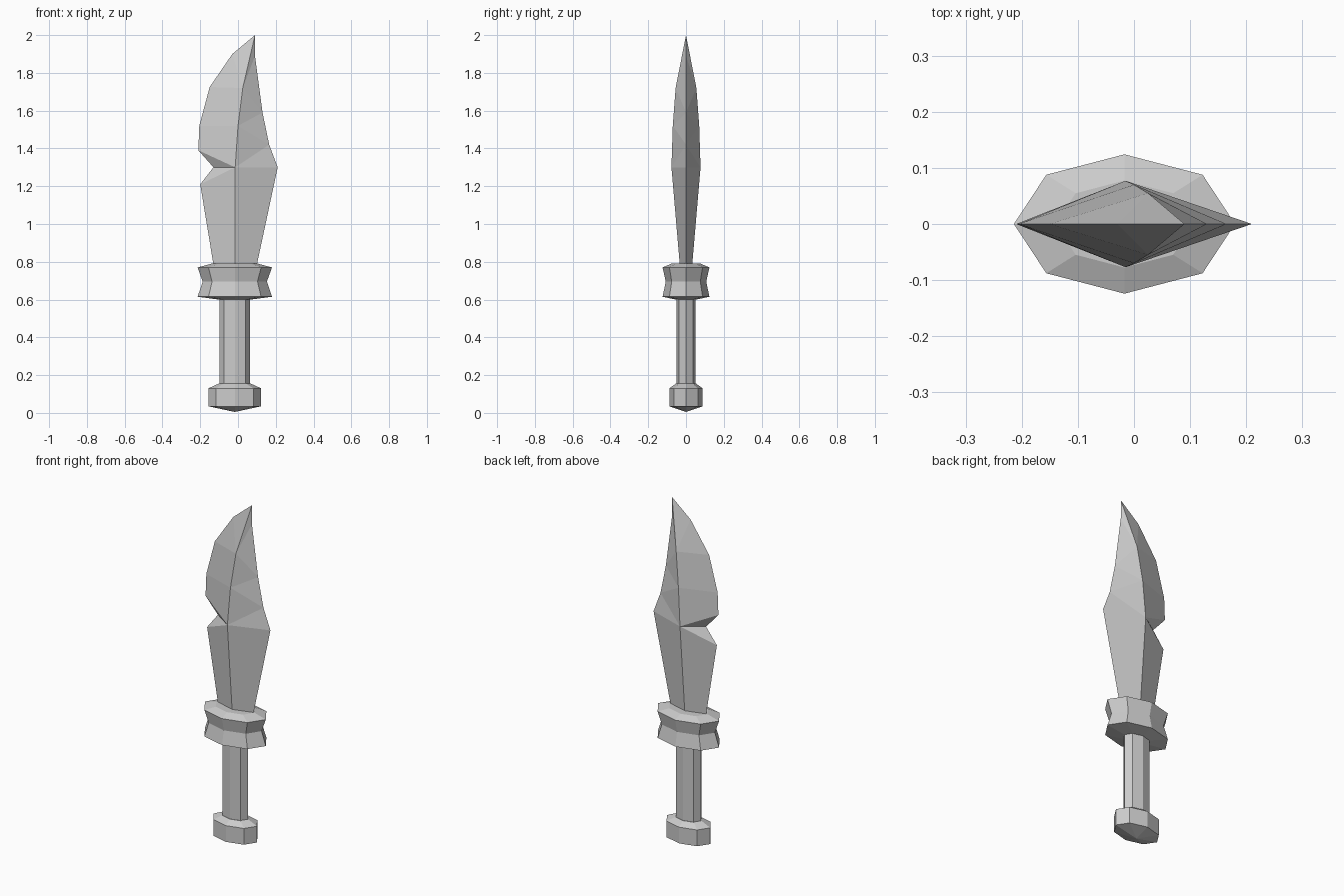
import bpy, bmesh
from math import cos, sin, pi

if "Cube" in bpy.data.objects:
    bpy.data.objects.remove(bpy.data.objects["Cube"])

CX = -0.017      # handle axis
RATIO = 0.63     # depth of the oval section relative to its width
SIDES = 8


def make_object(name, bm):
    bmesh.ops.recalc_face_normals(bm, faces=bm.faces)
    mesh = bpy.data.meshes.new(name)
    bm.to_mesh(mesh)
    bm.free()
    obj = bpy.data.objects.new(name, mesh)
    bpy.context.collection.objects.link(obj)
    return obj


def oval_stack(name, profile):
    """Stack flattened octagons from (half width, z); zero width is a point."""
    bm = bmesh.new()
    rings = []
    for r, z in profile:
        count = SIDES if r else 1
        rings.append([bm.verts.new((CX + r * cos(2 * pi * i / SIDES),
                                    r * RATIO * sin(2 * pi * i / SIDES), z))
                      for i in range(count)])
    for a, b in zip(rings, rings[1:]):
        for i in range(SIDES):
            j = (i + 1) % SIDES
            low = [a[i], a[j]] if len(a) > 1 else [a[0]]
            bm.faces.new(low + [b[j], b[i]])
    for ring in (rings[0], rings[-1]):
        if len(ring) > 1:
            bm.faces.new(ring)
    return make_object(name, bm)


# Pommel, grip and waisted guard
oval_stack("pommel", [(0, 0.005), (0.14, 0.035), (0.14, 0.13), (0.085, 0.155)])
oval_stack("grip", [(0.081, 0.15), (0.081, 0.61)])
oval_stack("guard", [(0.085, 0.60), (0.197, 0.615), (0.17, 0.695),
                     (0.197, 0.77), (0.123, 0.79)])

# Blade: centre ridge (x, half thickness, z), notched back and cutting edge (x, z)
ridge = [(-0.015, 0.033, 0.785), (-0.015, 0.077, 1.30), (0.0, 0.07, 1.52),
         (0.025, 0.055, 1.72), (0.09, 0, 2.0)]
back = [(-0.13, 0.785), (-0.20, 1.21), (-0.13, 1.30), (-0.21, 1.39),
        (-0.205, 1.52), (-0.15, 1.725), (-0.03, 1.90)]
edge = [(0.10, 0.785), (0.21, 1.30), (0.165, 1.42), (0.13, 1.59), (0.09, 1.89)]

# Walk order up each side: "b" advances both rails, "e" the outline, "r" the ridge
bm = bmesh.new()
tip = bm.verts.new((ridge[-1][0], 0, ridge[-1][2]))
rails = [([bm.verts.new((x, 0, z)) for x, z in pts] + [tip], walk)
         for pts, walk in ((back, "beebbee"), (edge, "bereree"))]
ridges = [[bm.verts.new((x, s * y, z)) for x, y, z in ridge[:-1]] for s in (-1, 1)]
for rail, walk in rails:
    for mid in ridges:
        r = e = 0
        for step in walk:
            r2, e2 = r + (step in "br"), e + (step in "be")
            corners = [mid[r], rail[e], rail[e2], mid[r2]]
            bm.faces.new(list(dict.fromkeys(corners)))
            r, e = r2, e2
bm.faces.new([rails[0][0][0], ridges[0][0], rails[1][0][0], ridges[1][0]])
make_object("blade", bm)
